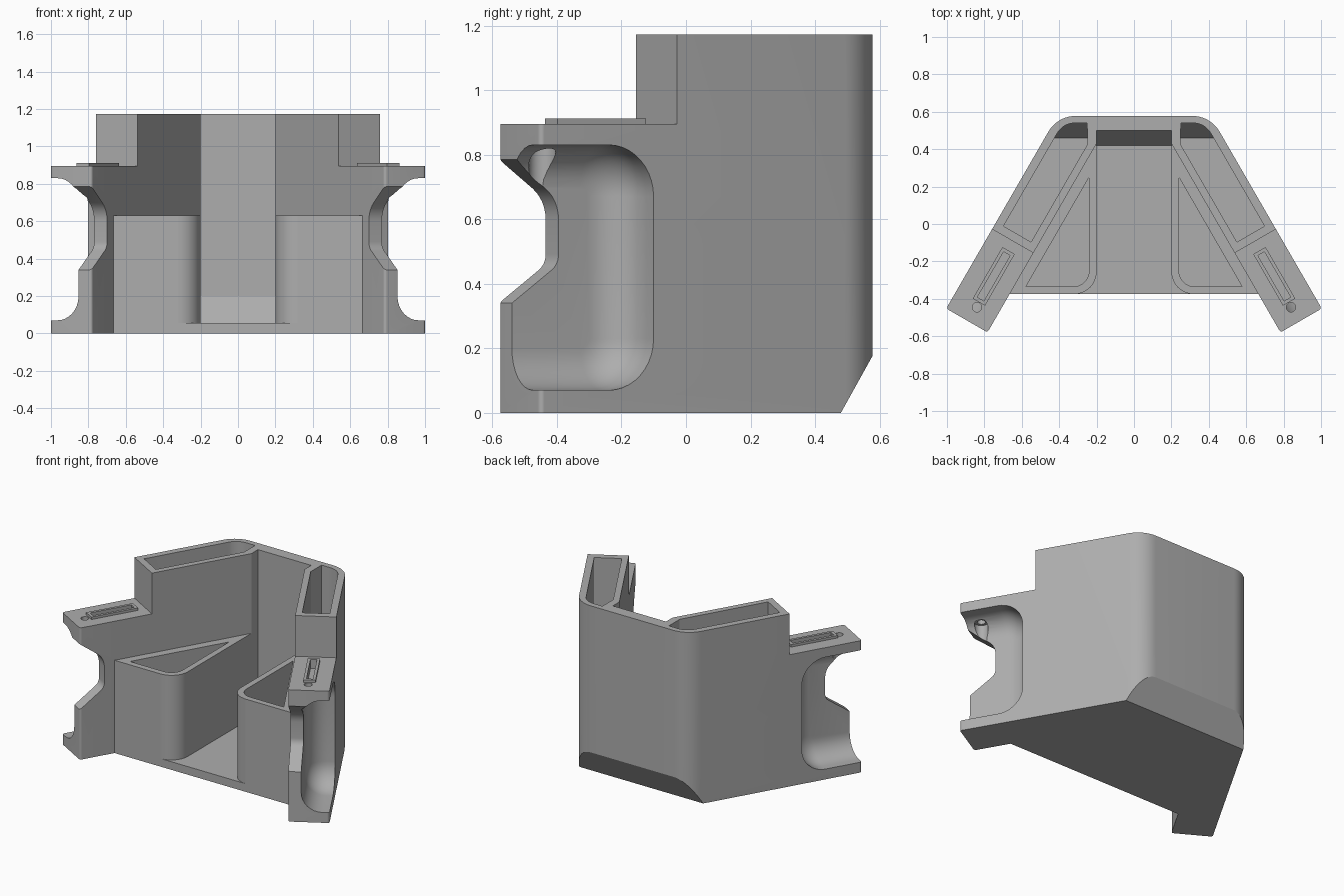
import bpy, bmesh, math
from mathutils import Vector

if "Cube" in bpy.data.objects:
    bpy.data.objects.remove(bpy.data.objects["Cube"])

grey = bpy.data.materials.new("plain_grey")
grey.diffuse_color = (0.42, 0.42, 0.42, 1)
grey.use_nodes = True
grey.node_tree.nodes["Principled BSDF"].inputs["Base Color"].default_value = grey.diffuse_color

# Arm frame: u runs inward along the arm, v runs across it from the outer face
E = Vector((1.004, -0.452))
U = Vector((-0.5, 0.866))
V = Vector((-0.866, -0.5))
W = 0.255


def arm(u, v):
    p = E + U * u + V * v
    return (p.x, p.y)


def fillet(pts, seg=10):
    """Round the corners of a 2D outline; points are (x, y) or (x, y, radius)."""
    out = []
    for i, p in enumerate(pts):
        c = Vector(p[:2])
        r = p[2] if len(p) > 2 else 0
        if r == 0:
            out.append(tuple(c))
            continue
        a = (Vector(pts[i - 1][:2]) - c).normalized()
        b = (Vector(pts[(i + 1) % len(pts)][:2]) - c).normalized()
        half = a.angle(b) / 2
        o = c + (a + b).normalized() * (r / math.sin(half))
        t = r / math.tan(half)
        s, e = c + a * t - o, c + b * t - o
        a0 = math.atan2(s.y, s.x)
        d = (math.atan2(e.y, e.x) - a0 + math.pi) % (2 * math.pi) - math.pi
        for k in range(seg + 1):
            ang = a0 + d * k / seg
            out.append((o.x + r * math.cos(ang), o.y + r * math.sin(ang)))
    return out


def loft(name, rings, side=1, plane=None):
    """Solid through equal rings of 3D points, optionally mirrored or sliced."""
    bm = bmesh.new()
    vr = [[bm.verts.new((x * side, y, z)) for x, y, z in ring] for ring in rings]
    n = len(vr[0])
    bm.faces.new(vr[0])
    bm.faces.new(vr[-1])
    for lo, hi in zip(vr, vr[1:]):
        for i in range(n):
            j = (i + 1) % n
            bm.faces.new((lo[i], lo[j], hi[j], hi[i]))
    bmesh.ops.recalc_face_normals(bm, faces=bm.faces)
    if plane:
        geom = bm.verts[:] + bm.edges[:] + bm.faces[:]
        cut = bmesh.ops.bisect_plane(bm, geom=geom, plane_co=plane, clear_outer=True,
                                     plane_no=Vector((0, 0.18, -0.1)).normalized())
        edges = [g for g in cut["geom_cut"] if isinstance(g, bmesh.types.BMEdge)]
        bmesh.ops.holes_fill(bm, edges=edges, sides=0)
        bmesh.ops.recalc_face_normals(bm, faces=bm.faces)
    me = bpy.data.meshes.new(name)
    bm.to_mesh(me)
    bm.free()
    ob = bpy.data.objects.new(name, me)
    bpy.context.collection.objects.link(ob)
    me.materials.append(grey)
    return ob


def prism(name, pts, z0, z1, side=1, plane=None):
    return loft(name, [[(x, y, z) for x, y in pts] for z in (z0, z1)], side, plane)


def both(pts):
    """Complete a right-hand outline with its left-hand mirror."""
    return pts + [(-x, y) for x, y in reversed(pts)]


def carve(target, cutter):
    cutter.hide_render = True
    m = target.modifiers.new("cut", 'BOOLEAN')
    m.operation, m.solver, m.object = 'DIFFERENCE', 'EXACT', cutter
    bpy.context.view_layer.objects.active = target
    bpy.ops.object.modifier_apply(modifier=m.name)
    bpy.data.objects.remove(cutter)


def arm_rect(u, v, lu, lv):
    return [arm(u + a * lu / 2, v + b * lv / 2) for a, b in ((-1, -1), (1, -1), (1, 1), (-1, 1))]


def circle(c, r, n=24):
    return [(c[0] + r * math.cos(2 * math.pi * k / n), c[1] + r * math.sin(2 * math.pi * k / n))
            for k in range(n)]


# Main body: splayed outline with a slanted lower back
front = arm(0.236, W)
outline = fillet([(0, 0.578), (0.409, 0.578, 0.17), (*arm(0, 0), 0.015),
                  (*arm(0, W), 0.015), front, (0, front[1])])
body = prism("holder_body", both(outline[1:-1]), 0, 1.172, plane=(0, 0.48, 0))

# Central channel with a flared mouth, and the open well above the front bins
channel = fillet([(0, 0.5), (0.2, 0.5), (0.2, -0.375, 0.12), (0.5, -0.375), (0.5, -0.6)])[1:]
channel = [p for p in channel if p[0] < 0.34] + [(0.32, -0.6)]
carve(body, prism("channel_cutter", both(channel), 0.055, 2, plane=(0, 0.42, 0.055)))
carve(body, prism("well_cutter", both([(0.2, 0.43), front, (0.3, -0.6)]), 0.63, 2))


def scoop_ring(v, inset):
    """Rounded side profile of the arm recess, open at the arm end."""
    r = 0.16 - inset
    pts = fillet([(-0.2, 0.07 + inset), (0.406 - inset, 0.07 + inset, r),
                  (0.406 - inset, 0.83 - inset, r), (-0.2, 0.83 - inset)], 10)
    return [(*arm(u, v), z) for u, z in pts]


# Notch through the arm end
notch = fillet([(-0.1, 0.268), (0.167, 0.46, 0.06), (0.167, 0.66, 0.12),
                (0, 0.785), (-0.1, 0.85)], 6)

for side, tag in ((1, "right"), (-1, "left")):
    # Arms sit lower than the towers
    step = [arm(-0.2, -0.2), arm(0.49, -0.2), arm(0.49, 0.4), arm(-0.2, 0.4)]
    carve(body, prism("step_cutter", step, 0.895, 2, side))

    # Deep tower pocket
    tower = fillet([(0.25, 0.54), (0.379, 0.54, 0.11), arm(0.535, 0.045),
                    arm(0.535, 0.215), arm(1.136, 0.215)])
    carve(body, prism("tower_cutter", tower, 0.055, 2, side, (0, 0.46, 0.055)))

    # Triangular front bin
    bin_pts = fillet([(0.24, 0.25), (0.24, -0.335, 0.085), (0.578, -0.335)])
    carve(body, prism("bin_cutter", bin_pts, 0.055, 2, side))

    # Arm recess with a filleted floor
    rings = [scoop_ring(-0.1, 0)]
    for k in range(9):
        a = math.pi / 2 * k / 8
        rings.append(scoop_ring(0.175 - 0.13 + 0.13 * math.sin(a), 0.13 * (1 - math.cos(a))))
    carve(body, loft("recess_cutter", rings, side))
    carve(body, loft("notch_cutter",
                     [[(*arm(u, v), z) for u, z in notch] for v in (0.02, 0.4)], side))

    # Screw hole with a wider bore below, and the slot in the arm top
    hole = arm(0.088, 0.139)
    carve(body, prism("bore_cutter", circle(hole, 0.042), 0.6, 0.82, side))
    carve(body, prism("hole_cutter", circle(hole, 0.025), 0.7, 1, side))
    carve(body, prism("slot_cutter", arm_rect(0.276, 0.134, 0.28, 0.04), 0.85, 1, side))

    # Raised rim around the slot
    rim = prism(tag + "_slot_rim", arm_rect(0.276, 0.134, 0.318, 0.076), 0.89, 0.912, side)
    carve(rim, prism("rim_cutter", arm_rect(0.276, 0.134, 0.28, 0.04), 0.8, 1, side))

# Smooth the rounded surfaces and keep the edges crisp
bpy.ops.object.select_all(action='DESELECT')
body.select_set(True)
bpy.context.view_layer.objects.active = body
bpy.ops.object.shade_smooth_by_angle(angle=math.radians(25))
